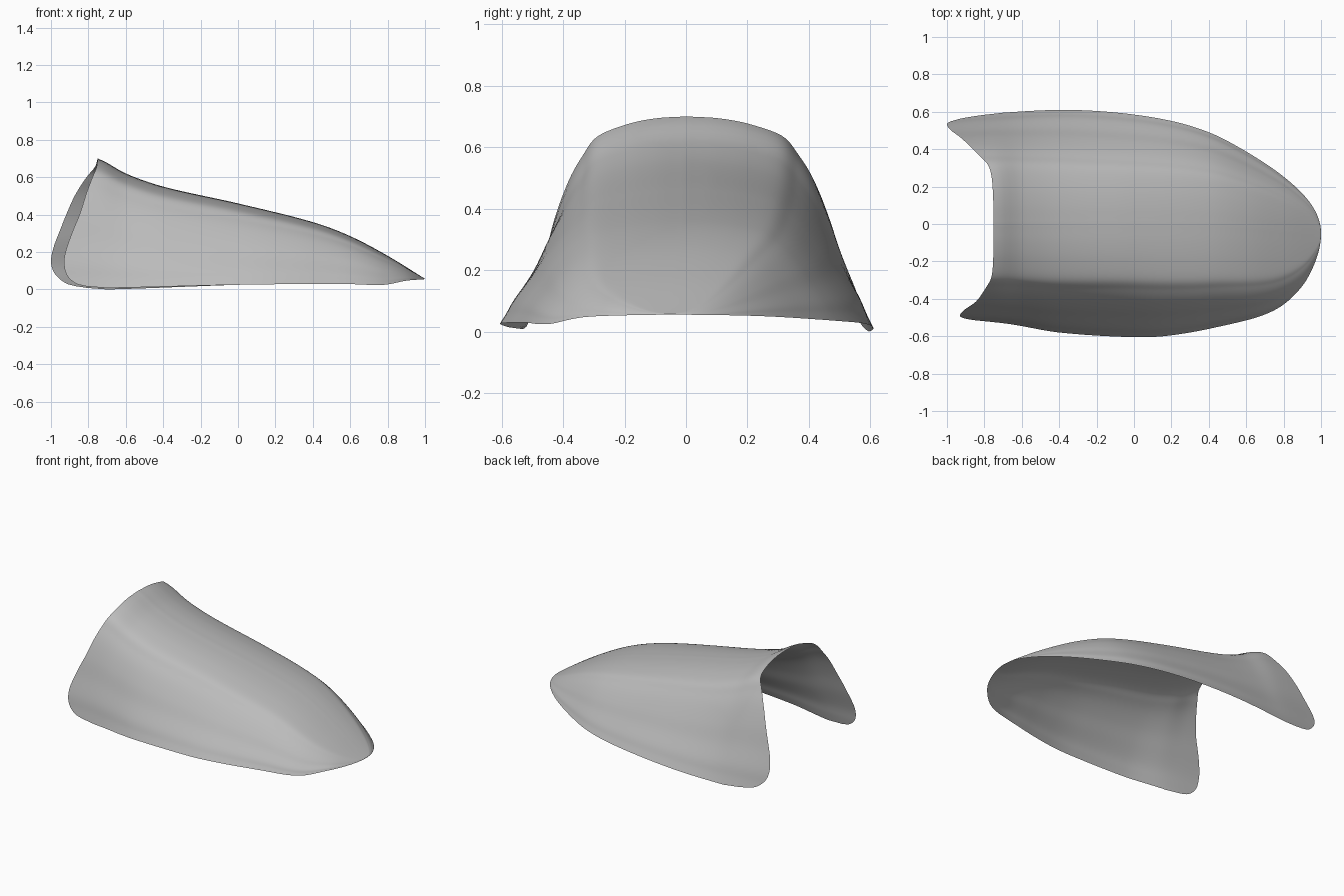
import bpy, bmesh, math

cube = bpy.data.objects.get("Cube")
if cube:
    bpy.data.objects.remove(cube, do_unlink=True)


def curve(points, x):
    """Smooth interpolation through (key, value) points."""
    n = len(points)
    i = 0
    while i < n - 2 and x > points[i + 1][0]:
        i += 1

    def slope(j):
        a, b = points[max(j - 1, 0)], points[min(j + 1, n - 1)]
        return (b[1] - a[1]) / (b[0] - a[0])

    (x0, y0), (x1, y1) = points[i], points[i + 1]
    d = x1 - x0
    t = min(max((x - x0) / d, 0), 1)
    return ((2*t**3 - 3*t*t + 1) * y0 + (t**3 - 2*t*t + t) * d * slope(i)
            + (3*t*t - 2*t**3) * y1 + (t**3 - t*t) * d * slope(i + 1))


def rounded_nose(points):
    """Key plan widths by root distance from the tip, so the nose is round."""
    return sorted((math.sqrt(1 - x), w) for x, w in points)


# Crest line, and cross-section as (width share, height share)
crest = [(-1, .74), (-.75, .7), (-.6, .62), (-.4, .55), (0, .46), (.4, .36),
         (.6, .285), (.8, .18), (1, .057)]
section = [(0, 1), (.17, .99), (.33, .96), (.49, .9), (.58, .8), (.66, .69),
           (.75, .53), (.83, .36), (.92, .19), (.965, .08), (1, 0)]
section_y = [(i, p[0]) for i, p in enumerate(section)]
section_z = [(i, p[1]) for i, p in enumerate(section)]

# Each side: half-width, bottom edge, shoulder fullness, rear rim
left = dict(
    sign=1,
    width=rounded_nose([(1, 0), (.95, .15), (.8, .29), (.6, .4), (.3, .525),
                        (0, .585), (-.35, .61), (-.7, .595), (-1, .565)]),
    base=[(-1, 0), (-.7, 0), (0, .025), (.4, .035), (.8, .05), (1, .055)],
    full=[(-1, .15), (-.5, .03), (0, 0), (.6, .1), (1, .2)],
    rim=[(0, -.7), (.012, -.8), (.035, -.9), (.085, -.96), (.14, -.99),
         (.21, -1), (.31, -.985), (.42, -.955), (.56, -.915), (.7, -.87),
         (.84, -.81), (.93, -.765), (1, -.75)])
right = dict(
    sign=-1,
    width=rounded_nose([(1, 0), (.97, .15), (.9, .285), (.75, .43), (.5, .535),
                        (.2, .595), (0, .605), (-.4, .58), (-.7, .53), (-1, .51)]),
    base=[(-1, .008), (-.7, .008), (0, .025), (.55, .03), (.78, .025), (.9, .047), (1, .055)],
    full=[(-1, .2), (-.4, .05), (0, 0), (.4, .08), (.8, .2), (1, .2)],
    rim=[(0, -.7), (.015, -.82), (.045, -.88), (.11, -.92), (.2, -.93),
         (.28, -.92), (.42, -.885), (.56, -.845), (.72, -.81), (.84, -.78),
         (.93, -.757), (1, -.75)])


def shell_point(side, s, t):
    share, f = curve(section_y, s), curve(section_z, s)
    start = curve(side["rim"], f)
    x = start + (1 - start) * math.sin(t * math.pi / 2)
    c = min(max((x - .4) / .6, 0), 1)
    centre = -.05 * c * c * (3 - 2 * c)
    w = curve(side["width"], math.sqrt(max(1 - x, 0)))
    y = centre + side["sign"] * w * share * (1 + f * curve(side["full"], x))
    low = curve(side["base"], x)
    return x, y, low + f * (curve(crest, x) - low)


# Loft the shell from the right edge, over the crest, to the left edge
STEPS, ALONG = 60, 90
last = len(section) - 1
bm = bmesh.new()
rows = []
for i in range(-STEPS, STEPS + 1):
    side = left if i > 0 else right
    s = last * abs(i) / STEPS
    rows.append([bm.verts.new(shell_point(side, s, j / ALONG)) for j in range(ALONG + 1)])
for a, b in zip(rows, rows[1:]):
    for j in range(ALONG):
        bm.faces.new((a[j], a[j + 1], b[j + 1], b[j])).smooth = True
bmesh.ops.remove_doubles(bm, verts=bm.verts, dist=.0003)

mesh = bpy.data.meshes.new("curved_shell")
bm.to_mesh(mesh)
bm.free()
shell = bpy.data.objects.new("curved_shell", mesh)
bpy.context.collection.objects.link(shell)

# Plain grey finish
grey = bpy.data.materials.new("plain grey")
grey.use_nodes = True
colour = (.5, .5, .5, 1)
grey.diffuse_color = colour
grey.node_tree.nodes["Principled BSDF"].inputs["Base Color"].default_value = colour
mesh.materials.append(grey)
